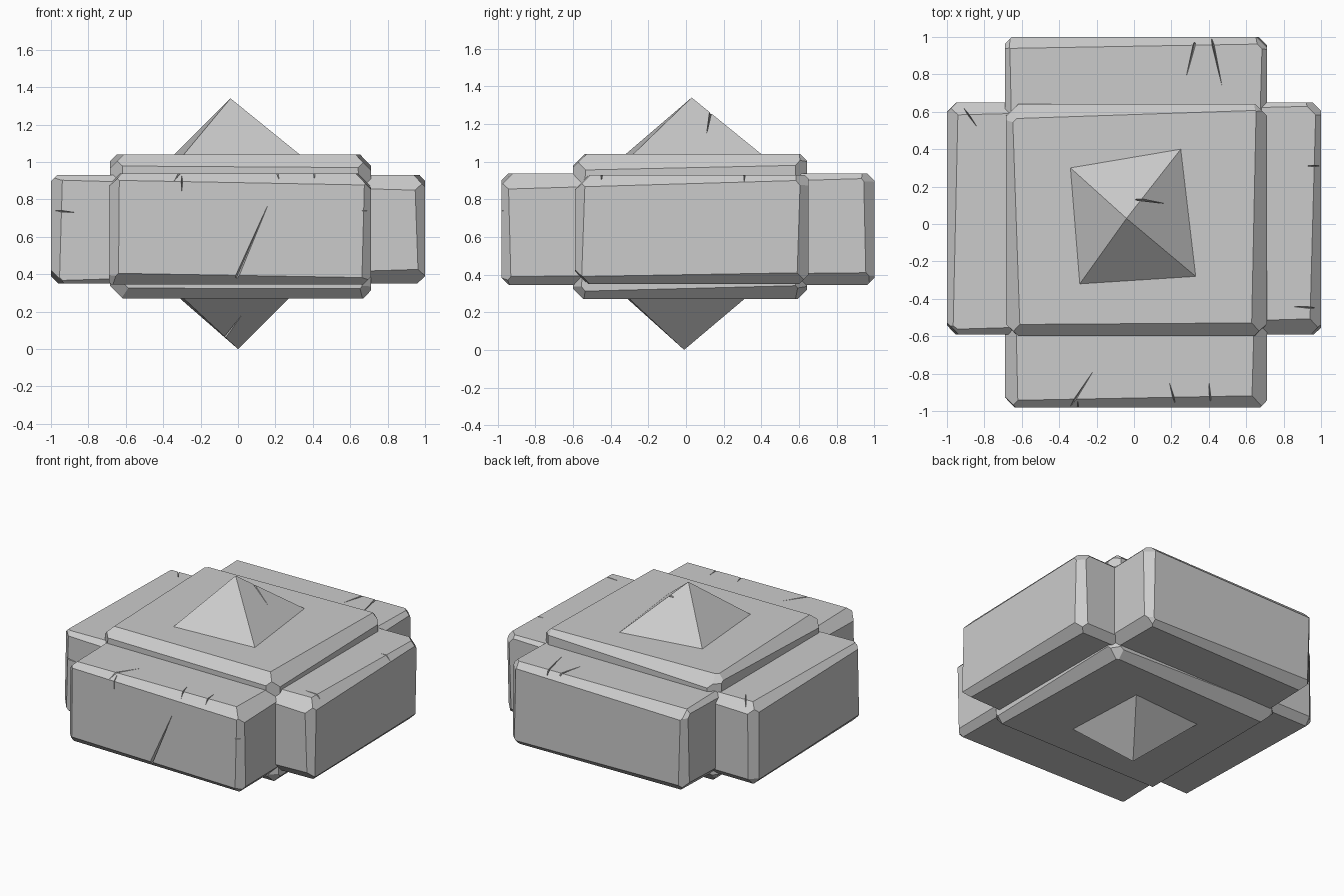
import bpy, bmesh, random
from itertools import product
from mathutils import Vector as V

if "Cube" in bpy.data.objects:
    bpy.data.objects.remove(bpy.data.objects["Cube"])

random.seed(4)


def make(name, bm):
    bmesh.ops.recalc_face_normals(bm, faces=bm.faces)
    me = bpy.data.meshes.new(name)
    bm.to_mesh(me)
    bm.free()
    ob = bpy.data.objects.new(name, me)
    bpy.context.collection.objects.link(ob)
    return ob


def hull(name, pts):
    bm = bmesh.new()
    for p in pts:
        bm.verts.new(p)
    bmesh.ops.convex_hull(bm, input=bm.verts)
    return make(name, bm)


def slice_off(bm, co, no):
    r = bmesh.ops.bisect_plane(bm, geom=bm.verts[:] + bm.edges[:] + bm.faces[:],
                               plane_co=co, plane_no=no, clear_outer=True)
    cut = [g for g in r['geom_cut'] if isinstance(g, bmesh.types.BMEdge)]
    if cut:
        bmesh.ops.edgeloop_fill(bm, edges=cut)


# Stone block: a box whose edges and corners are hand-chipped by tilted planes
def stone(name, lo, hi, chip):
    lo, hi = V(lo), V(hi)
    mid, half = (lo + hi) / 2, (hi - lo) / 2
    bm = bmesh.new()
    bmesh.ops.create_cube(bm, size=2)
    for v in bm.verts:
        v.co = V(v.co[i] * half[i] + mid[i] for i in range(3))
    for s in product((-1, 0, 1), repeat=3):
        n = sum(map(abs, s))
        if n < 2:
            continue
        s = V(s)
        corner = mid + V(s[i] * half[i] for i in range(3))
        tilt = V(random.uniform(-.025, .025) if n == 2 else
                 random.uniform(-.15, .15) for _ in range(3))
        depth = chip * random.uniform(.85, 1.15) * (.7 if n == 2 else 1.0)
        no = s.normalized()
        slice_off(bm, corner - no * depth, no + tilt)
    bmesh.ops.remove_doubles(bm, verts=bm.verts, dist=1e-4)
    return make(name, bm)


# Crack: a tapering wedge cut that starts at an edge and fades out on a face
def crack(ob, start, end, normal, width=.012, depth=.04):
    a, b, n = V(start), V(end), V(normal).normalized()
    d = (b - a).normalized()
    side = d.cross(n) * width
    a -= d * .02
    cutter = hull("crack_cutter", [a + side + n * .03, a - side + n * .03, a - n * depth,
                                   b + n * .03 + side * .2, b + n * .03 - side * .2, b - n * .003])
    cutter.hide_render = True
    m = ob.modifiers.new("crack", 'BOOLEAN')
    m.operation, m.solver, m.object = 'DIFFERENCE', 'EXACT', cutter
    bpy.context.view_layer.objects.active = ob
    bpy.ops.object.modifier_apply(modifier=m.name)
    bpy.data.objects.remove(cutter)


# Crossing stone bars and the thicker block in the middle
side_bar = stone("side_to_side_bar", (-1, -.59, .35), (1, .65, .93), .05)
deep_bar = stone("front_to_back_bar", (-.69, -.98, .345), (.712, 1, .938), .05)
core = stone("centre_block", (-.685, -.6, .27), (.71, .642, 1.04), .065)

# Pointed crystal showing above and below the centre block
crystal = hull("crystal", [
    (-.04, .03, 1.34), (-.34, .30, 1.04), (.25, .40, 1.04), (.33, -.28, 1.04), (-.29, -.32, 1.04),
    (0, -.01, 0), (-.31, .27, .27), (.24, .31, .27), (.27, -.3, .27), (-.29, -.31, .27)])

# Cracks on the upper faces of the bars
UP = (0, 0, 1)
for ob, z, lines in (
        (deep_bar, .938, [(.42, .97, .47, .74), (.32, .95, .28, .79), (-.33, -.96, -.22, -.79),
                          (.22, -.96, .19, -.85), (.41, -.96, .4, -.84)]),
        (side_bar, .93, [(-.91, .62, -.84, .52), (.98, .31, .92, .31), (.98, -.45, .84, -.44)])):
    for x0, y0, x1, y1 in lines:
        crack(ob, (x0, y0, z), (x1, y1, z), UP)

# Cracks on the bar ends and the crystal
crack(deep_bar, (0, -.98, .4), (.16, -.98, .77), (0, -1, 0), .016)
crack(deep_bar, (-.3, -.98, .92), (-.3, -.98, .84), (0, -1, 0))
crack(deep_bar, (.70, -.98, .74), (.66, -.98, .74), (0, -1, 0))
crack(side_bar, (-.98, -.59, .74), (-.87, -.59, .73), (0, -1, 0))
crack(crystal, (.04, .13, 1.26), (.16, .11, 1.15), (.67, .08, .74))
crack(crystal, (-.07, -.08, .06), (.02, -.21, .18), (0, -.67, -.74))
